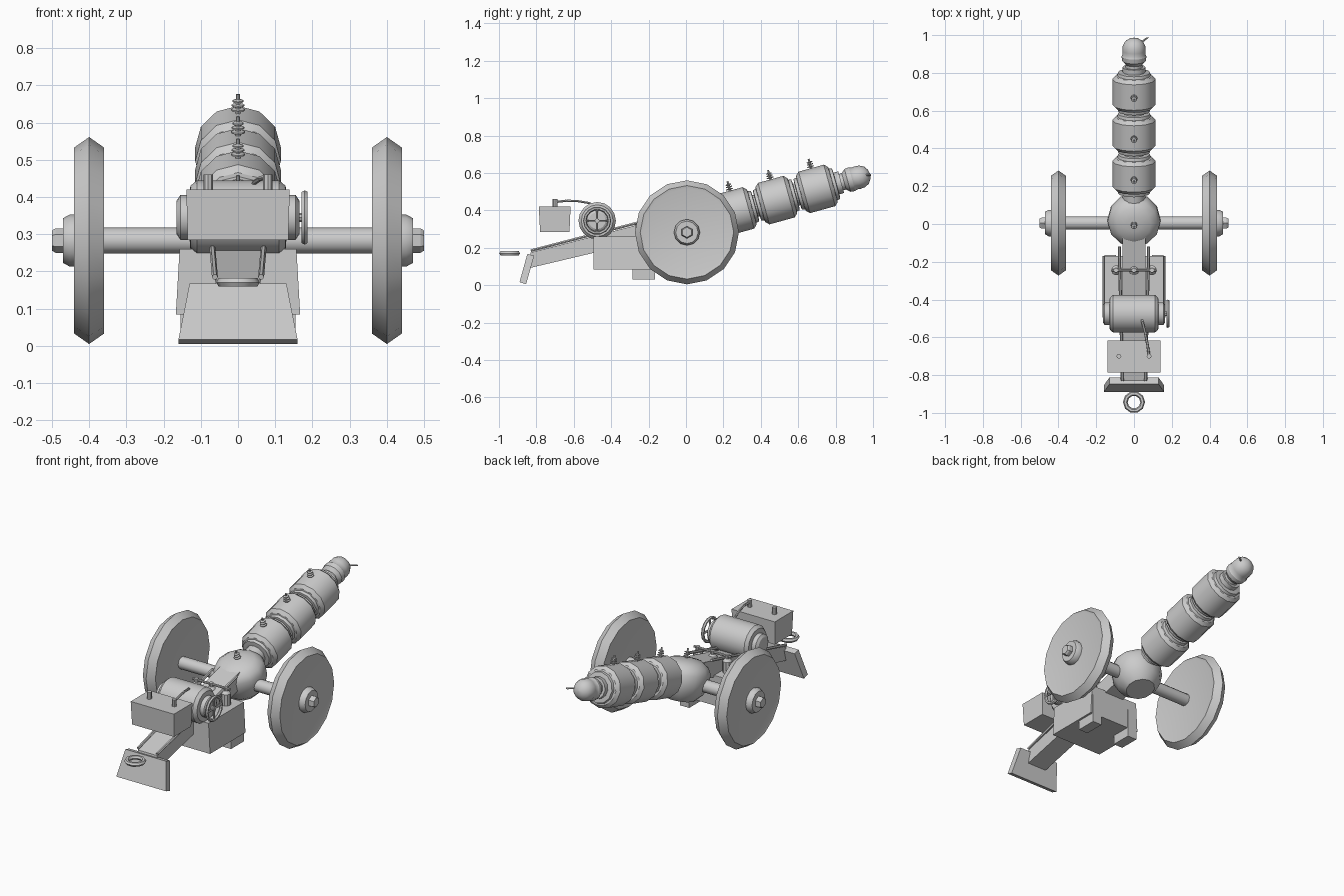
import bpy, bmesh, math
from mathutils import Vector, Matrix

if "Cube" in bpy.data.objects:
    bpy.data.objects.remove(bpy.data.objects["Cube"])

TILT = math.radians(15.5)
ORIGIN = Vector((0, 0.483, 0.455))            # centre of the middle drum
AXIS = Vector((0, math.cos(TILT), math.sin(TILT)))
UP = Vector((0, -math.sin(TILT), math.cos(TILT)))

steel = bpy.data.materials.new("steel grey")
steel.diffuse_color = (0.6, 0.6, 0.6, 1)
steel.use_nodes = True
steel.node_tree.nodes["Principled BSDF"].inputs["Base Color"].default_value = steel.diffuse_color


def finish(name, bm, smooth=False):
    bmesh.ops.recalc_face_normals(bm, faces=bm.faces)
    me = bpy.data.meshes.new(name)
    bm.to_mesh(me)
    bm.free()
    me.materials.append(steel)
    ob = bpy.data.objects.new(name, me)
    bpy.context.collection.objects.link(ob)
    if smooth:
        bpy.ops.object.select_all(action='DESELECT')
        ob.select_set(True)
        bpy.context.view_layer.objects.active = ob
        bpy.ops.object.shade_smooth_by_angle(angle=math.radians(32))
    return ob


def lathe(name, profile, base, axis, sides=12, smooth=True, phase=0.0):
    """Spin (radius, distance) points around an axis."""
    axis = Vector(axis).normalized()
    a = Vector((1, 0, 0)) if abs(axis.x) < 0.9 else Vector((0, 0, 1))
    b = axis.cross(a)
    bm = bmesh.new()
    rings = []
    for r, t in profile:
        c = Vector(base) + axis * t
        rings.append([bm.verts.new(c + r * (a * math.cos(q) + b * math.sin(q)))
                      for q in (phase + 2 * math.pi * i / sides for i in range(sides))])
    for lo, hi in zip(rings, rings[1:]):
        for i in range(sides):
            j = (i + 1) % sides
            bm.faces.new((lo[i], lo[j], hi[j], hi[i]))
    bm.faces.new(rings[0])
    bm.faces.new(rings[-1])
    return finish(name, bm, smooth)


def rod(name, p, q, r, sides=8):
    d = Vector(q) - Vector(p)
    return lathe(name, [(r, 0), (r, d.length)], p, d, sides)


def prism(name, outline, x0, x1, grow=None):
    """Extrude a (y, z) outline across x; grow gives extra half width per point."""
    grow = grow or [0] * len(outline)
    bm = bmesh.new()
    left = [bm.verts.new((x0 - g, y, z)) for (y, z), g in zip(outline, grow)]
    right = [bm.verts.new((x1 + g, y, z)) for (y, z), g in zip(outline, grow)]
    bm.faces.new(left)
    bm.faces.new(right)
    for i in range(len(left)):
        j = (i + 1) % len(left)
        bm.faces.new((left[i], left[j], right[j], right[i]))
    return finish(name, bm)


def ring(name, centre, axis, major, minor, n=12, m=6):
    rot = Vector(axis).to_track_quat('Z', 'Y').to_matrix()
    bm = bmesh.new()
    v = [[bm.verts.new(Vector(centre) + rot @ Vector((
        (major + minor * math.cos(q)) * math.cos(p),
        (major + minor * math.cos(q)) * math.sin(p), minor * math.sin(q))))
        for q in (2 * math.pi * k / m for k in range(m))]
        for p in (2 * math.pi * i / n for i in range(n))]
    for i in range(n):
        for k in range(m):
            bm.faces.new((v[i][k], v[(i + 1) % n][k],
                          v[(i + 1) % n][(k + 1) % m], v[i][(k + 1) % m]))
    return finish(name, bm, True)


def insulator(name, base):
    prof = [(0.007, 0)]
    for k in range(3):
        t = 0.008 + k * 0.012
        r = 0.019 - k * 0.002
        prof += [(0.007, t), (r, t + 0.002), (r, t + 0.006), (0.007, t + 0.008)]
    prof += [(0.005, 0.042), (0.005, 0.055)]
    lathe(name, prof, base, UP, 8)


# Wheels, hubs and axle
AX = Vector((0, 0.005, 0.283))
rod("axle", AX - Vector((0.4, 0, 0)), AX + Vector((0.4, 0, 0)), 0.035, 12)
for s, side in ((1, "right"), (-1, "left")):
    d = (s, 0, 0)
    lathe(side + "_wheel", [(0.235, 0.364), (0.25, 0.36), (0.278, 0.40), (0.25, 0.44), (0.235, 0.436)],
          AX, d, 16)
    lathe(side + "_hub", [(0.07, 0.43), (0.07, 0.452), (0.06, 0.47)], AX, d, 12)
    lathe(side + "_axle_nut", [(0.033, 0.465), (0.033, 0.49), (0.027, 0.5)], AX, d, 6, False)

# Barrel of three coil drums joined by necks
rod("barrel_core", ORIGIN - AXIS * 0.46, ORIGIN + AXIS * 0.36, 0.06, 12)
for k in range(3):
    c = ORIGIN + AXIS * (0.225 * (k - 1))
    half = [(0.072, 0.108), (0.085, 0.106), (0.088, 0.09), (0.098, 0.088), (0.115, 0.07)]
    lathe("coil_drum", [(r, -t) for r, t in half] + [(r, t) for r, t in reversed(half)], c, AXIS, 12)
    insulator("drum_insulator", c + UP * 0.112)

# Muzzle bulb with spout
lathe("muzzle", [(0.045, 0.30), (0.045, 0.375), (0.063, 0.395), (0.066, 0.42), (0.06, 0.432),
                 (0.062, 0.45), (0.06, 0.475), (0.048, 0.5), (0.026, 0.515), (0.004, 0.52)],
      ORIGIN, AXIS, 12)
rod("muzzle_spout", (0.03, 0.955, 0.59), (0.073, 0.988, 0.59), 0.008)

# Breech pot
POT = Vector((0, 0.02, 0.32))
lathe("breech_pot", [(0.08, -0.13), (0.12, -0.09), (0.14, -0.03), (0.14, 0.025), (0.125, 0.055),
                     (0.09, 0.08), (0.04, 0.09), (0.005, 0.092)], POT, UP, 12)
insulator("breech_insulator", POT + UP * 0.088)

# Sloping trail with side rails
prism("trail", [(-0.83, 0.175), (0.0, 0.39), (0.0, 0.29), (-0.845, 0.09)], -0.062, 0.062)
for s in (-1, 1):
    rod("trail_rail", (s * 0.062, -0.83, 0.185), (s * 0.078, -0.12, 0.37), 0.008, 6)

# Ground spade and towing ring
prism("spade", [(-0.848, 0.168), (-0.812, 0.158), (-0.855, 0.005), (-0.89, 0.017)],
      -0.13, 0.13, [0, 0, 0.03, 0.03])
ring("towing_ring", (0, -0.943, 0.171), (0, 0, 1), 0.046, 0.0125, 10)

# Chassis box and skids
prism("chassis_box", [(-0.495, 0.26), (-0.17, 0.26), (-0.17, 0.085), (-0.495, 0.085)],
      -0.157, 0.157, [0, 0, 0.01, 0.01])
for s in (-1, 1):
    x = sorted((s * 0.095, s * 0.155))
    prism("skid", [(-0.285, 0.2), (-0.165, 0.2), (-0.165, 0.03), (-0.285, 0.03)], *x)

# Lever posts with cross bar
for x in (-0.095, 0, 0.095):
    z = 0.24 if x else 0.3
    lathe("valve_post", [(0.026, z), (0.026, 0.325), (0.012, 0.34), (0.012, 0.36)], (x, -0.245, 0), (0, 0, 1), 10)
rod("valve_bar", (-0.12, -0.245, 0.352), (0.12, -0.245, 0.352), 0.007)

# Motor with end caps and handwheel
MOTOR = Vector((0, -0.475, 0.345))
half = [(0.045, 0.165), (0.06, 0.155), (0.06, 0.13), (0.085, 0.128), (0.1, 0.11)]
lathe("motor", [(r, -t) for r, t in half] + [(r, t) for r, t in reversed(half)], MOTOR, (1, 0, 0), 16)
HW = MOTOR + Vector((0.179, 0, 0))
ring("handwheel_rim", HW, (1, 0, 0), 0.066, 0.009, 14)
for d in (Vector((0, 0.066, 0)), Vector((0, 0, 0.066))):
    rod("handwheel_spoke", HW - d, HW + d, 0.006, 6)
rod("handwheel_shaft", HW - Vector((0.03, 0, 0)), HW + Vector((0.006, 0, 0)), 0.012)

# Battery box, terminals and cable
prism("battery_box", [(-0.787, 0.42), (-0.617, 0.42), (-0.623, 0.285), (-0.78, 0.285)],
      -0.135, 0.135, [0.004, 0.004, 0, 0])
for s in (-1, 1):
    rod("battery_terminal", (s * 0.08, -0.7, 0.41), (s * 0.08, -0.7, 0.46), 0.013)
path = [(0.08, -0.7, 0.445), (0.072, -0.64, 0.452), (0.06, -0.58, 0.45), (0.045, -0.52, 0.44), (0.035, -0.48, 0.42)]
for p, q in zip(path, path[1:]):
    rod("battery_cable", p, q, 0.007, 6)
